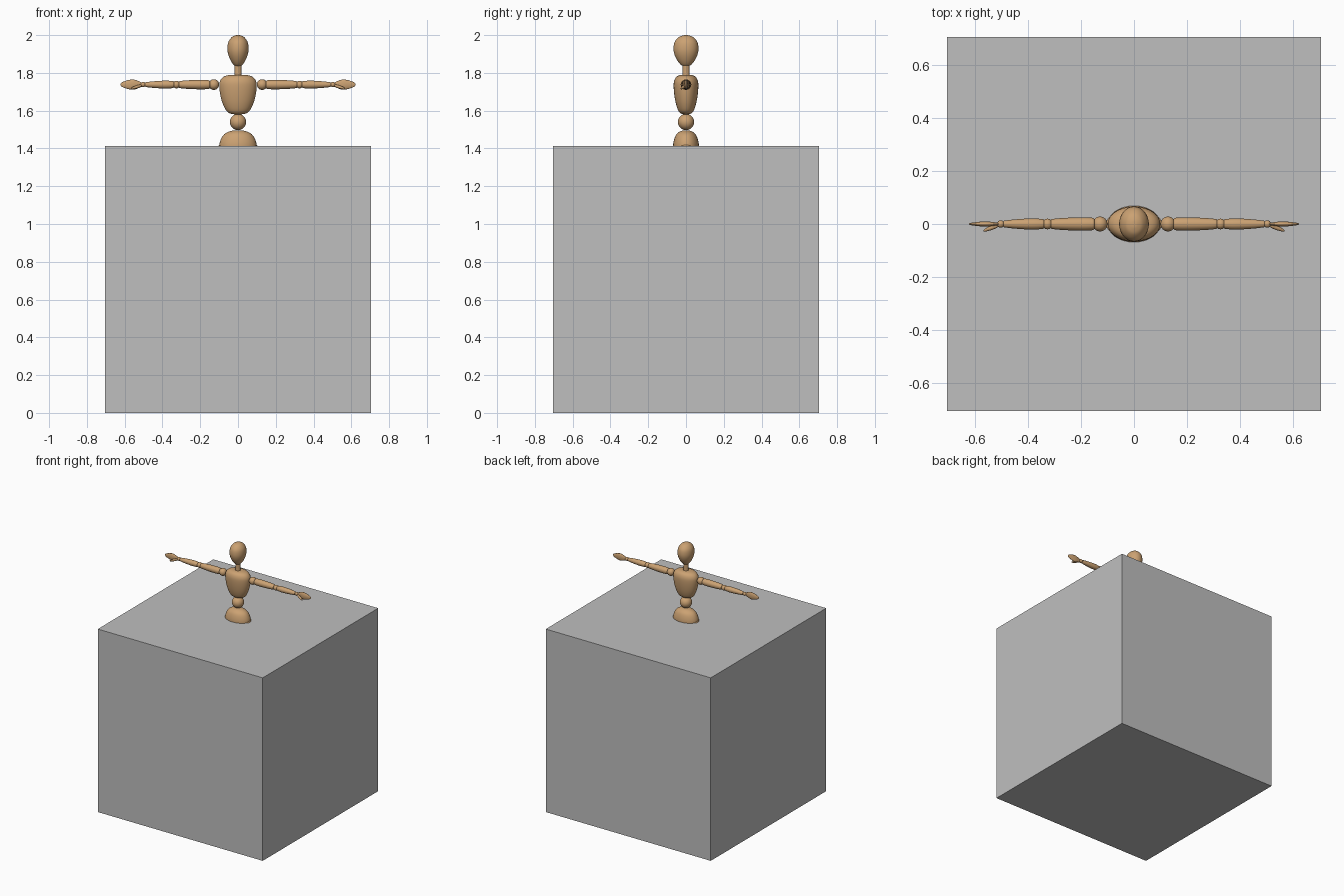
import bpy, math
from mathutils import Vector, Matrix

if "Cube" in bpy.data.objects:
    bpy.data.objects.remove(bpy.data.objects["Cube"], do_unlink=True)


def material(name, rgb):
    m = bpy.data.materials.new(name)
    m.use_nodes = True
    m.diffuse_color = (*rgb, 1)
    m.node_tree.nodes["Principled BSDF"].inputs["Base Color"].default_value = (*rgb, 1)
    return m


wood = material("light_wood", (0.6, 0.36, 0.17))
grey = material("plinth_grey", (0.52, 0.52, 0.52))


def add_object(name, verts, faces, mat, smooth=True):
    me = bpy.data.meshes.new(name)
    me.from_pydata(verts, [], faces)
    me.materials.append(mat)
    for p in me.polygons:
        p.use_smooth = smooth
    ob = bpy.data.objects.new(name, me)
    bpy.context.collection.objects.link(ob)
    return ob


def smooth_curve(points, steps=5):
    """Catmull-Rom curve through the profile points."""
    p = [Vector(q) for q in points]
    p = [p[0]] + p + [p[-1]]
    out = []
    for a, b, c, d in zip(p, p[1:], p[2:], p[3:]):
        for i in range(steps):
            t = i / steps
            out.append(b + (c - a) * t / 2 + (a * 2 - b * 5 + c * 4 - d) * t * t / 2
                       + (b * 3 - a - c * 3 + d) * t ** 3 / 2)
    return out + [p[-1]]


def lathe(name, profile, place, sides=32):
    """Turned part: (radius, height) profile with rx, ry scaling held in place."""
    rows = smooth_curve(profile)
    verts, faces = [], []
    for r, h in rows:
        for i in range(sides):
            a = math.tau * i / sides
            r = max(r, 0.0001)
            verts.append(place @ Vector((r * math.cos(a), r * math.sin(a), h)))
    for k in range(len(rows) - 1):
        for i in range(sides):
            j = (i + 1) % sides
            faces.append((k * sides + i, k * sides + j, (k + 1) * sides + j, (k + 1) * sides + i))
    faces.append(tuple(reversed(range(sides))))
    faces.append(tuple(range((len(rows) - 1) * sides, len(rows) * sides)))
    return add_object(name, verts, faces, wood)


def upright(sx=1, sy=1):
    return Matrix.Diagonal((sx, sy, 1, 1))


def ball(name, centre, r):
    bpy.ops.mesh.primitive_uv_sphere_add(segments=32, ring_count=16, radius=r, location=centre)
    ob = bpy.context.object
    ob.name = name
    ob.data.materials.append(wood)
    bpy.ops.object.shade_smooth()


# Plinth block
bpy.ops.mesh.primitive_cube_add(size=1, location=(0, 0, 0.706))
block = bpy.context.object
block.name = "plinth_block"
block.scale = (1.408, 1.408, 1.412)
block.data.materials.append(grey)

# Head, neck, torso, waist and hips
lathe("head", [(0, 1.835), (0.019, 1.839), (0.037, 1.862), (0.051, 1.895), (0.056, 1.928),
               (0.051, 1.963), (0.034, 1.988), (0.015, 1.998), (0, 2)], upright(1, 1.18))
lathe("neck", [(0.021, 1.76), (0.019, 1.8), (0.019, 1.85)], upright())
lathe("torso", [(0, 1.58), (0.035, 1.583), (0.06, 1.598), (0.08, 1.635), (0.093, 1.68),
                (0.099, 1.725), (0.096, 1.755), (0.08, 1.777), (0.05, 1.788), (0, 1.79)],
      upright(1, 0.66))
ball("waist_ball", (0, 0, 1.54), 0.043)
lathe("pelvis", [(0, 1.33), (0.06, 1.34), (0.09, 1.37), (0.099, 1.41), (0.092, 1.445),
                 (0.073, 1.475), (0.04, 1.492), (0, 1.496)], upright(1, 0.69))

# Arms, mirrored left and right
Z = 1.738
for side, s in (("left", 1), ("right", -1)):
    along = Matrix.Translation((0, 0, Z)) @ Matrix.Rotation(s * math.pi / 2, 4, "Y")
    ball(side + "_hip_ball", (s * 0.068, 0, 1.385), 0.045)
    ball(side + "_shoulder_ball", (s * 0.128, 0, Z), 0.028)
    lathe(side + "_upper_arm", [(0, 0.148), (0.02, 0.15), (0.024, 0.165), (0.025, 0.2),
                                (0.023, 0.26), (0.019, 0.305), (0.014, 0.313), (0, 0.315)], along)
    ball(side + "_elbow_ball", (s * 0.326, 0, Z), 0.02)
    lathe(side + "_forearm", [(0, 0.337), (0.015, 0.339), (0.019, 0.35), (0.021, 0.385),
                              (0.018, 0.44), (0.013, 0.485), (0.009, 0.492), (0, 0.494)], along)
    ball(side + "_wrist_ball", (s * 0.502, 0, Z), 0.014)
    # Flat mitten hand and a thumb angled forward and down
    lathe(side + "_hand", [(0, 0.508), (0.011, 0.511), (0.02, 0.53), (0.027, 0.555),
                           (0.024, 0.58), (0.015, 0.608), (0.007, 0.62), (0, 0.623)],
          along @ Matrix.Diagonal((1, 0.36, 1, 1)))
    start, tip = Vector((s * 0.51, -0.004, Z - 0.004)), Vector((s * 0.567, -0.026, Z - 0.022))
    aim = (tip - start).to_track_quat("Z", "Y").to_matrix().to_4x4()
    lathe(side + "_thumb", [(0, 0), (0.006, 0.004), (0.008, 0.025), (0.007, 0.045),
                            (0.004, 0.06), (0, 0.064)], Matrix.Translation(start) @ aim, 16)
